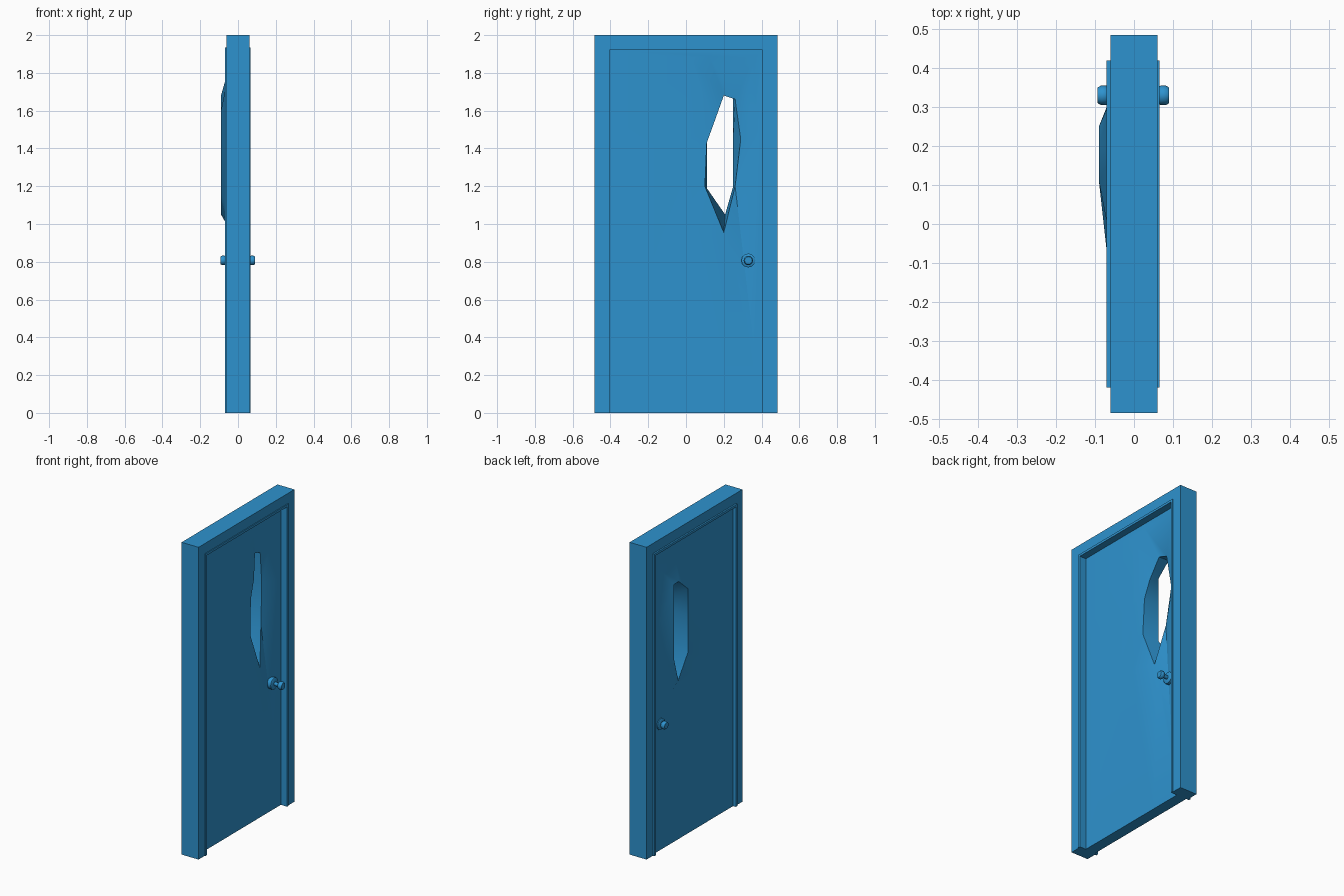
import bpy, bmesh, math

if "Cube" in bpy.data.objects:
    bpy.data.objects.remove(bpy.data.objects["Cube"])

blue = bpy.data.materials.new("door blue")
blue.diffuse_color = (0.027, 0.29, 0.62, 1)
blue.use_nodes = True
blue.node_tree.nodes["Principled BSDF"].inputs["Base Color"].default_value = blue.diffuse_color


def finish(bm, name, angle=30):
    bmesh.ops.recalc_face_normals(bm, faces=bm.faces)
    me = bpy.data.meshes.new(name)
    bm.to_mesh(me)
    bm.free()
    ob = bpy.data.objects.new(name, me)
    bpy.context.collection.objects.link(ob)
    me.materials.append(blue)
    bpy.ops.object.select_all(action='DESELECT')
    ob.select_set(True)
    bpy.context.view_layer.objects.active = ob
    bpy.ops.object.shade_smooth_by_angle(angle=math.radians(angle))
    return ob


def bridge(bm, a, b, closed=True):
    n = len(a)
    for i in range(n if closed else n - 1):
        j = (i + 1) % n
        bm.faces.new((a[i], a[j], b[j], b[i]))


def arch(name, y_out, z_out, y_in, z_in, x0, x1):
    """Upside-down U profile, extruded along x."""
    bm = bmesh.new()
    pts = [(-y_out, 0), (-y_out, z_out), (y_out, z_out), (y_out, 0),
           (y_in, 0), (y_in, z_in), (-y_in, z_in), (-y_in, 0)]
    a = [bm.verts.new((x0, y, z)) for y, z in pts]
    b = [bm.verts.new((x1, y, z)) for y, z in pts]
    bridge(bm, a, b)
    for r in (a, b):
        bm.faces.new(r)
    finish(bm, name)


# frame and thin inner trim
arch("frame", 0.485, 2.0, 0.42, 1.935, -0.06, 0.06)
arch("trim", 0.42, 1.935, 0.405, 1.92, -0.07, 0.065)

# torn door leaf: rings of 8 points run clockwise from the top, seen from +x
FRONT, BACK = 0.02, -0.05
border = [(.15, 1.92), (.405, 1.92), (.405, 1.45), (.405, 0),
          (.2, 0), (-.405, 0), (-.405, 1.4), (-.405, 1.92)]
dent_front = [(.12, 1.89), (.36, 1.88), (.38, 1.45), (.36, .35),
              (.23, .90), (.0, 1.0), (.0, 1.43), (.02, 1.88)]
hole_front = [(-.02, .20, 1.68), (-.025, .26, 1.66), (-.035, .29, 1.45), (-.02, .26, 1.2),
              (.015, .20, .955), (.018, .10, 1.2), (.014, .11, 1.43), (.008, .15, 1.54)]
hole_back = [(-.09, .20, 1.68), (-.09, .25, 1.68), (-.09, .25, 1.45), (-.09, .25, 1.2),
             (-.09, .207, 1.05), (-.09, .11, 1.19), (-.09, .11, 1.43), (-.09, .11, 1.6)]
dent_back = [(.18, 1.82), (.34, 1.80), (.35, 1.45), (.35, 1.1),
             (.2, .98), (-.2, 1.02), (-.25, 1.4), (-.1, 1.8)]

bm = bmesh.new()
flat = lambda pts, x: [(x, y, z) for y, z in pts]
rings = [[bm.verts.new(p) for p in r] for r in
         (flat(border, FRONT), flat(dent_front, FRONT), hole_front,
          hole_back, flat(dent_back, BACK), flat(border, BACK))]
for i in range(6):
    bridge(bm, rings[i], rings[(i + 1) % 6])
finish(bm, "torn_door", 35)


# knobs: turned profile of (x, radius), ending in flat caps
def knob(name, profile, sides=12):
    bm = bmesh.new()
    rings = []
    for x, r in profile:
        rings.append([bm.verts.new((x, .33 + r * math.cos(2 * math.pi * k / sides),
                                    .807 + r * math.sin(2 * math.pi * k / sides)))
                      for k in range(sides)])
    for a, b in zip(rings, rings[1:]):
        bridge(bm, a, b)
    bm.faces.new(rings[0])
    bm.faces.new(rings[-1])
    finish(bm, name, 40)


def knob_profile(base, tip, s):
    return [(base - s * .02, .037), (base + s * .006, .037), (base + s * .010, .030),
            (base + s * .011, .012), (tip - s * .03, .012), (tip - s * .028, .020),
            (tip - s * .022, .025), (tip - s * .008, .025), (tip, .020)]


knob("knob_front", knob_profile(FRONT, .09, 1))
knob("knob_back", knob_profile(BACK, -.093, -1))
